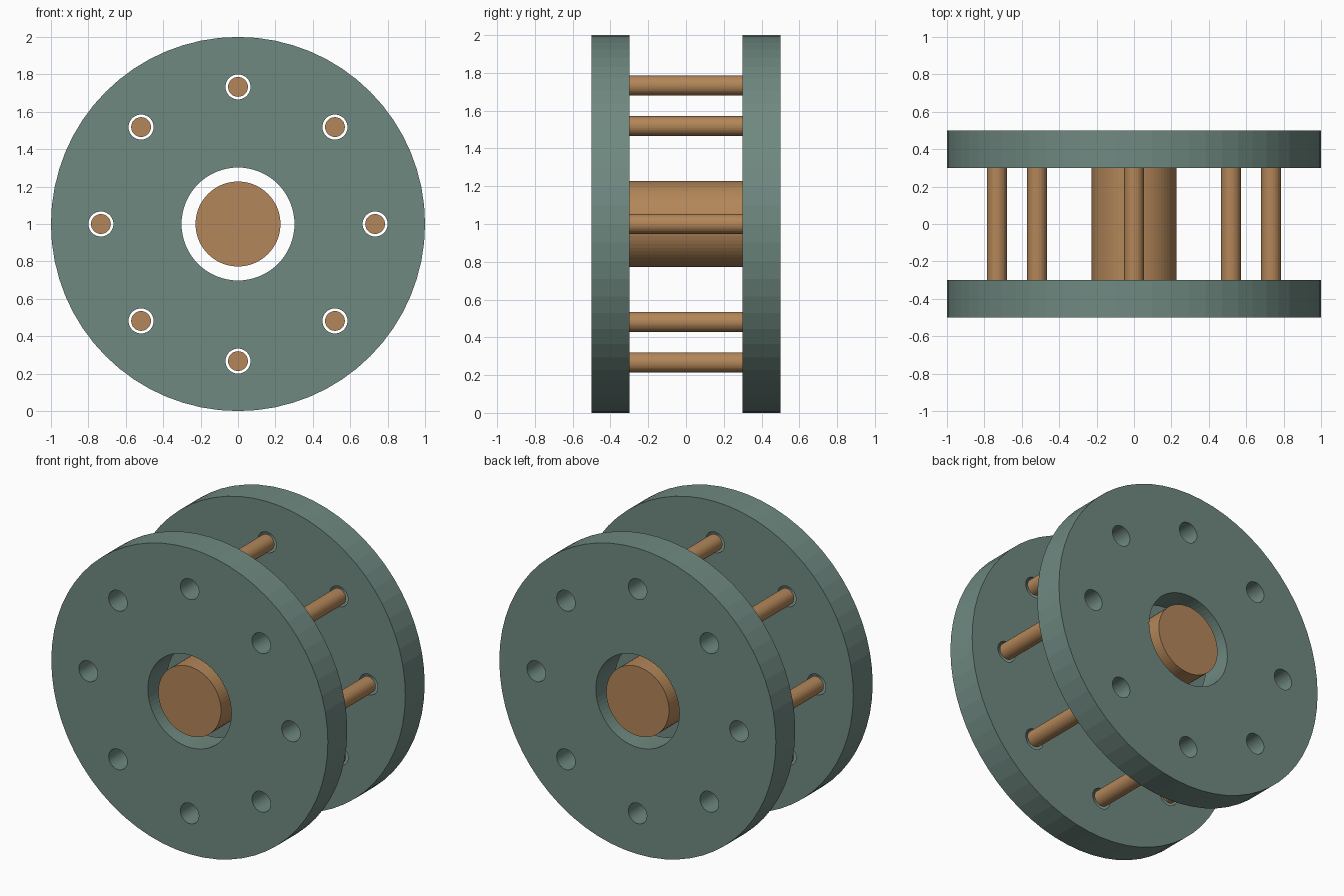
import bpy, bmesh
from math import sin, cos, pi
from mathutils import Matrix

if "Cube" in bpy.data.objects:
    bpy.data.objects.remove(bpy.data.objects["Cube"])

RING = 0.733                      # radius of the rod circle
SPOTS = [(RING * cos(i * pi / 4), RING * sin(i * pi / 4)) for i in range(8)]
UPRIGHT = Matrix.Rotation(pi / 2, 4, 'X')


def material(name, color):
    m = bpy.data.materials.new(name)
    m.diffuse_color = color
    m.use_nodes = True
    m.node_tree.nodes["Principled BSDF"].inputs["Base Color"].default_value = m.diffuse_color
    return m


green = material("grey_green", (0.16, 0.25, 0.22, 1))
copper = material("copper", (0.45, 0.24, 0.10, 1))


def place(name, mesh, x, y, z, mat):
    mesh.materials.clear()
    mesh.materials.append(mat)
    ob = bpy.data.objects.new(name, mesh)
    ob.location = (x, y, z)
    bpy.context.collection.objects.link(ob)
    return ob


def add_circle(curve, cx, cy, r, n):
    s = curve.splines.new('POLY')
    s.points.add(n - 1)
    for i, p in enumerate(s.points):
        a = 2 * pi * i / n
        p.co = (cx + r * cos(a), cy + r * sin(a), 0, 1)
    s.use_cyclic_u = True
    s.use_smooth = False


def flange_mesh():
    # Outline plus holes, filled and extruded to a plate
    curve = bpy.data.curves.new("flange_profile", 'CURVE')
    curve.dimensions = '2D'
    curve.fill_mode = 'BOTH'
    curve.extrude = 0.1
    add_circle(curve, 0, 0, 1.0, 64)
    add_circle(curve, 0, 0, 0.302, 64)
    for x, z in SPOTS:
        add_circle(curve, x, z, 0.067, 32)
    tmp = bpy.data.objects.new("flange_profile", curve)
    bpy.context.collection.objects.link(tmp)
    dg = bpy.context.evaluated_depsgraph_get()
    mesh = bpy.data.meshes.new_from_object(tmp.evaluated_get(dg))
    bpy.data.objects.remove(tmp)
    bm = bmesh.new()
    bm.from_mesh(mesh)
    bmesh.ops.remove_doubles(bm, verts=bm.verts, dist=1e-4)
    bmesh.ops.transform(bm, matrix=UPRIGHT, verts=bm.verts)
    bmesh.ops.recalc_face_normals(bm, faces=bm.faces)
    bm.to_mesh(mesh)
    bm.free()
    return mesh


def cylinder(name, x, z, r, length, n):
    mesh = bpy.data.meshes.new(name)
    bm = bmesh.new()
    bmesh.ops.create_cone(bm, cap_ends=True, segments=n, radius1=r, radius2=r,
                          depth=length, matrix=UPRIGHT)
    bm.to_mesh(mesh)
    bm.free()
    return place(name, mesh, x, 0, z, copper)


# Two pierced plates
for side, y in (("front", -0.4), ("back", 0.4)):
    place(side + "_flange", flange_mesh(), 0, y, 1, green)

# Central hub reaching flush with the outer faces
cylinder("hub", 0, 1, 0.227, 1.0, 64)

# Ring of rods spanning between the plates
for i, (x, z) in enumerate(SPOTS):
    cylinder(f"rod_{i + 1}", x, 1 + z, 0.053, 0.6, 32)
